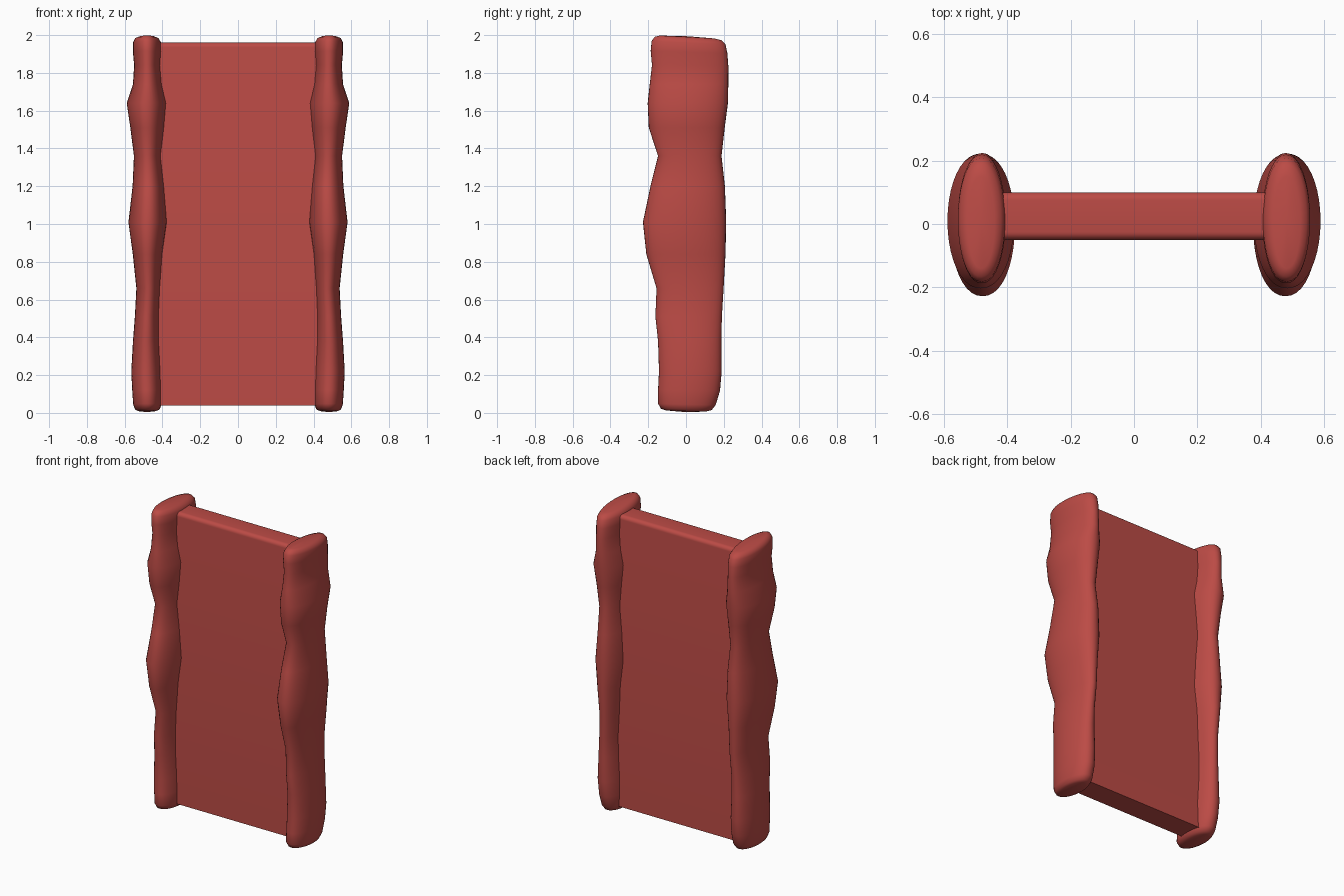
import bpy, bmesh, math

if "Cube" in bpy.data.objects:
    bpy.data.objects.remove(bpy.data.objects["Cube"])

mat = bpy.data.materials.new("red")
mat.diffuse_color = (0.5, 0.07, 0.06, 1)
mat.use_nodes = True
mat.node_tree.nodes["Principled BSDF"].inputs["Base Color"].default_value = mat.diffuse_color

# post sections: z, inner x, outer x, front y, back y
SECTIONS = [
    (0.010, 0.435, 0.530, -0.105, 0.105), (0.018, 0.415, 0.545, -0.132, 0.135),
    (0.045, 0.405, 0.555, -0.148, 0.157), (0.12, 0.404, 0.560, -0.148, 0.180),
    (0.22, 0.405, 0.565, -0.143, 0.189), (0.38, 0.415, 0.556, -0.148, 0.187),
    (0.51, 0.417, 0.546, -0.162, 0.190), (0.66, 0.410, 0.538, -0.156, 0.199),
    (0.84, 0.400, 0.557, -0.210, 0.209), (1.01, 0.376, 0.580, -0.228, 0.213),
    (1.20, 0.390, 0.558, -0.188, 0.206), (1.36, 0.405, 0.551, -0.148, 0.188),
    (1.51, 0.390, 0.570, -0.197, 0.205), (1.64, 0.378, 0.589, -0.203, 0.222),
    (1.74, 0.402, 0.556, -0.192, 0.224), (1.84, 0.410, 0.550, -0.180, 0.224),
    (1.91, 0.405, 0.556, -0.187, 0.219), (1.96, 0.407, 0.556, -0.182, 0.209),
    (1.982, 0.420, 0.545, -0.166, 0.188), (1.99, 0.440, 0.525, -0.140, 0.150),
]
N = 40


def finish(name, bm, angle):
    bmesh.ops.recalc_face_normals(bm, faces=bm.faces)
    me = bpy.data.meshes.new(name)
    bm.to_mesh(me)
    bm.free()
    me.materials.append(mat)
    ob = bpy.data.objects.new(name, me)
    bpy.context.collection.objects.link(ob)
    bpy.ops.object.select_all(action='DESELECT')
    ob.select_set(True)
    bpy.context.view_layer.objects.active = ob
    bpy.ops.object.shade_smooth_by_angle(angle=math.radians(angle))
    return ob


def side_post(name, side):
    bm = bmesh.new()
    rings = []
    for z, xi, xo, yf, yb in SECTIONS:
        cx, rx = (xi + xo) / 2, (xo - xi) / 2
        cy, ry = (yf + yb) / 2, (yb - yf) / 2
        # the top and bottom ends slope gently
        tilt = -0.055 * max(0, (z - 1.8) / 0.2) - 0.03 * max(0, (0.2 - z) / 0.2)
        ring = []
        for i in range(N):
            a = math.tau * i / N
            x = cx + rx * math.copysign(abs(math.cos(a)) ** 0.92, math.cos(a))
            y = cy + ry * math.sin(a)
            ring.append(bm.verts.new((side * x, y, z + tilt * (y - cy))))
        rings.append(ring)
    for lo, hi in zip(rings, rings[1:]):
        for i in range(N):
            j = (i + 1) % N
            bm.faces.new((lo[i], lo[j], hi[j], hi[i]))
    # slightly domed ends
    for ring, dz in ((rings[0], -0.006), (rings[-1], 0.004)):
        c = sum((v.co for v in ring), ring[0].co * 0) / N
        c.z += dz
        tip = bm.verts.new(c)
        for i in range(N):
            bm.faces.new((ring[i], ring[(i + 1) % N], tip))
    return finish(name, bm, 70)


side_post("left_post", -1)
side_post("right_post", 1)

# centre panel with a rounded top edge, extruded between the posts
profile = [(-0.05, 0.04), (0.10, 0.04)]
for cy, start in ((0.075, 0), (-0.025, 90)):
    for k in range(7):
        a = math.radians(start + 15 * k)
        profile.append((cy + 0.025 * math.cos(a), 1.935 + 0.025 * math.sin(a)))
bm = bmesh.new()
face = bm.faces.new([bm.verts.new((-0.46, y, z)) for y, z in profile])
ext = bmesh.ops.extrude_face_region(bm, geom=[face], use_keep_orig=True)
for v in ext["geom"]:
    if isinstance(v, bmesh.types.BMVert):
        v.co.x = 0.46
finish("centre_panel", bm, 30)
